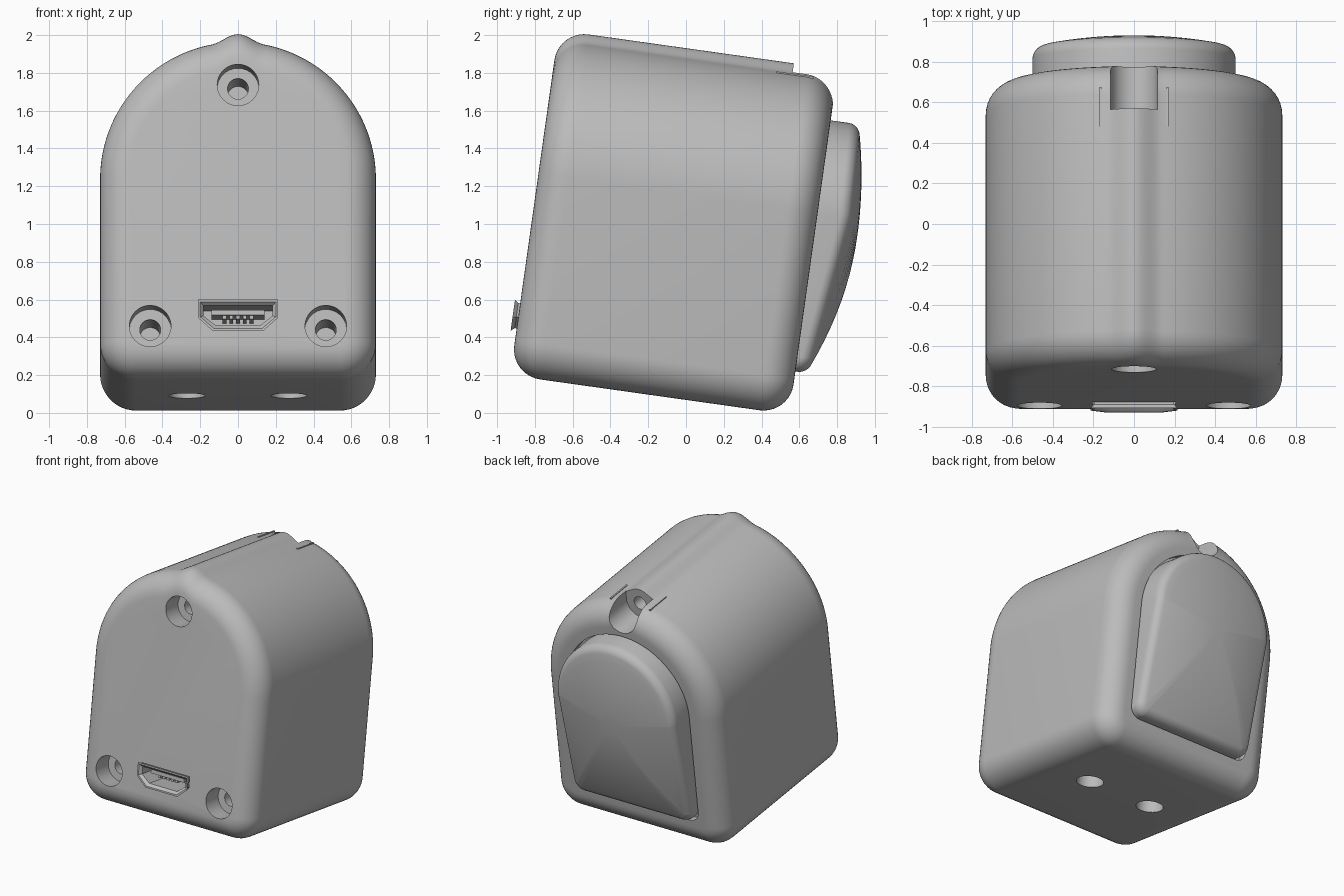
import bpy
import bmesh
import math
from mathutils import Matrix

if "Cube" in bpy.data.objects:
    bpy.data.objects.remove(bpy.data.objects["Cube"], do_unlink=True)

TILT = Matrix.Rotation(math.radians(-8), 4, 'X')
FRONT, BACK, BASE, ARCH_Z = -0.95, 0.543, 0.068, 1.14

grey = bpy.data.materials.new("light_grey")
grey.use_nodes = True
grey.diffuse_color = (0.5, 0.5, 0.5, 1)
grey.node_tree.nodes["Principled BSDF"].inputs["Base Color"].default_value = (0.5, 0.5, 0.5, 1)


def loft(name, rings, tube=False):
    """Skin equal-length point rings; a tube joins last to first, else ends are capped."""
    bm = bmesh.new()
    loops = [[bm.verts.new(p) for p in ring] for ring in rings]
    pairs = list(zip(loops, loops[1:]))
    if tube:
        pairs.append((loops[-1], loops[0]))
    else:
        bm.faces.new(loops[0])
        bm.faces.new(loops[-1])
    for a, b in pairs:
        for i in range(len(a)):
            j = (i + 1) % len(a)
            bm.faces.new((a[i], a[j], b[j], b[i]))
    bmesh.ops.recalc_face_normals(bm, faces=bm.faces)
    mesh = bpy.data.meshes.new(name)
    bm.to_mesh(mesh)
    bm.free()
    mesh.materials.append(grey)
    obj = bpy.data.objects.new(name, mesh)
    bpy.context.collection.objects.link(obj)
    return obj


def ring(poly, y):
    return [(x, y, z) for x, z in poly]


def prism(name, poly, y0, y1):
    return loft(name, [ring(poly, y0), ring(poly, y1)])


def rect(x0, x1, z0, z1):
    return [(x0, z0), (x1, z0), (x1, z1), (x0, z1)]


def circle(x, z, r, n=48):
    return [(x + r * math.cos(2 * math.pi * i / n), z + r * math.sin(2 * math.pi * i / n))
            for i in range(n)]


def arch(w, bottom, r, d=0.0, bump=0.0):
    """Round-topped outline of half-width w, corner radius r, inset by d, with a ridge on top."""
    pts = []
    for i in range(129):
        a = math.pi * i / 128
        x, z = (w - d) * math.cos(a), ARCH_Z + (w - d) * math.sin(a)
        if abs(x) < 0.14:
            z += bump * 0.5 * (1 + math.cos(math.pi * x / 0.14))
        pts.append((x, z))
    for side, start in ((-1, 180), (1, 270)):
        for i in range(13):
            a = math.radians(start + 90 * i / 12)
            pts.append((side * (w - r) + (r - d) * math.cos(a),
                        bottom + r + (r - d) * math.sin(a)))
    return pts


def cut(target, cutter):
    mod = target.modifiers.new("cut", 'BOOLEAN')
    mod.operation, mod.solver, mod.object = 'DIFFERENCE', 'EXACT', cutter
    bpy.context.view_layer.objects.active = target
    bpy.ops.object.modifier_apply(modifier=mod.name)
    bpy.data.objects.remove(cutter, do_unlink=True)


# Housing: arched block with rounded front and back rims
R = 0.16
steps = [math.radians(90 * i / 10) for i in range(11)]
rims = [(R * (1 - math.sin(a)), FRONT + R * (1 - math.cos(a))) for a in steps]
rims += [(R * (1 - math.cos(a)), BACK - R * (1 - math.sin(a))) for a in steps]
housing = loft("housing", [ring(arch(0.73, BASE, 0.19, d, 0.042), y) for d, y in rims])

# Counterbored screw holes
for x, z in ((-0.465, 0.331), (0.465, 0.331), (0, 1.62)):
    cut(housing, prism("bore", circle(x, z, 0.11), FRONT - 0.1, FRONT + 0.15))
    cut(housing, prism("pilot", circle(x, z, 0.055), FRONT + 0.1, FRONT + 0.45))

# Round holes underneath
for x in (-0.27, 0.27):
    foot = circle(x, -0.165, 0.095)
    cut(housing, loft("foot_hole", [[(a, b, z) for a, b in foot] for z in (-0.1, BASE + 0.12)]))

# Cable slot at the top of the back, with a hole in its end wall
SLOT_Z = 1.80
slot = [(0.115 * math.cos(a), SLOT_Z + 0.115 * math.sin(a))
        for a in (math.pi * (1 + i / 24) for i in range(25))]
slot += [(0.115, 2.1), (-0.115, 2.1)]
cut(housing, prism("slot", slot, 0.308, 0.8))
cut(housing, prism("slot_hole", circle(0, SLOT_Z, 0.05), 0.15, 0.35))

# Shallow recess around the back panel
cut(housing, prism("recess", arch(0.515, 0.283, 0.08), BACK - 0.05, BACK + 0.2))

# Connector opening
PORT_Z = 0.385


def port(s):
    """Connector outline grown by s."""
    half = [(0.13 + s * 0.6, -0.075 - s), (0.205 + s, -0.01 - s * 0.4), (0.205 + s, 0.075 + s)]
    pts = half + [(-x, z) for x, z in reversed(half)]
    return [(x, PORT_Z + z) for x, z in pts]


cut(housing, prism("socket", port(0.0), FRONT - 0.1, FRONT + 0.2))

# Domed back panel
PANEL_R, DOME_Z = 0.05, 1.05


def dome(x, z):
    return 0.768 - (x * x + (z - DOME_Z) ** 2) / 4.6


rings = [ring(arch(0.5, 0.298, 0.08), BACK - 0.06)]
for a in (math.radians(90 * i / 6) for i in range(7)):
    drop = PANEL_R * (1 - math.sin(a))
    outline = arch(0.5, 0.298, 0.08, PANEL_R * (1 - math.cos(a)))
    rings.append([(x, dome(x, z) - drop, z) for x, z in outline])
edge = arch(0.5, 0.298, 0.08, PANEL_R)
for k in range(9, 0, -1):
    shrunk = [(x * k / 10, DOME_Z + (z - DOME_Z) * k / 10) for x, z in edge]
    rings.append([(x, dome(x, z), z) for x, z in shrunk])
panel = loft("back_panel", rings)

# Connector shell with a flared lip
shell = loft("connector_shell", [ring(port(s), y) for s, y in (
    (-0.008, FRONT + 0.19), (-0.008, FRONT - 0.01), (0.008, FRONT - 0.03),
    (-0.004, FRONT - 0.03), (-0.022, FRONT - 0.01), (-0.022, FRONT + 0.19))], tube=True)

# Connector tongue and contacts
tongue = prism("connector_tongue", rect(-0.14, 0.14, PORT_Z + 0.008, PORT_Z + 0.035),
               FRONT + 0.03, FRONT + 0.205)
parts = [housing, panel, shell, tongue]
for i in range(5):
    x = (i - 2) * 0.036
    parts.append(prism("contact", rect(x - 0.01, x + 0.01, PORT_Z - 0.012, PORT_Z + 0.012),
                       FRONT + 0.04, FRONT + 0.205))

# Thin rails beside the slot
for side in (-1, 1):
    xs = sorted((side * 0.159, side * 0.171))
    parts.append(prism("slot_rail", rect(xs[0], xs[1], 1.78, 1.857), 0.224, 0.42))

# Lean everything back and shade
for obj in parts:
    obj.data.transform(TILT)
    bpy.ops.object.select_all(action='DESELECT')
    obj.select_set(True)
    bpy.context.view_layer.objects.active = obj
    bpy.ops.object.shade_smooth_by_angle(angle=math.radians(30))
